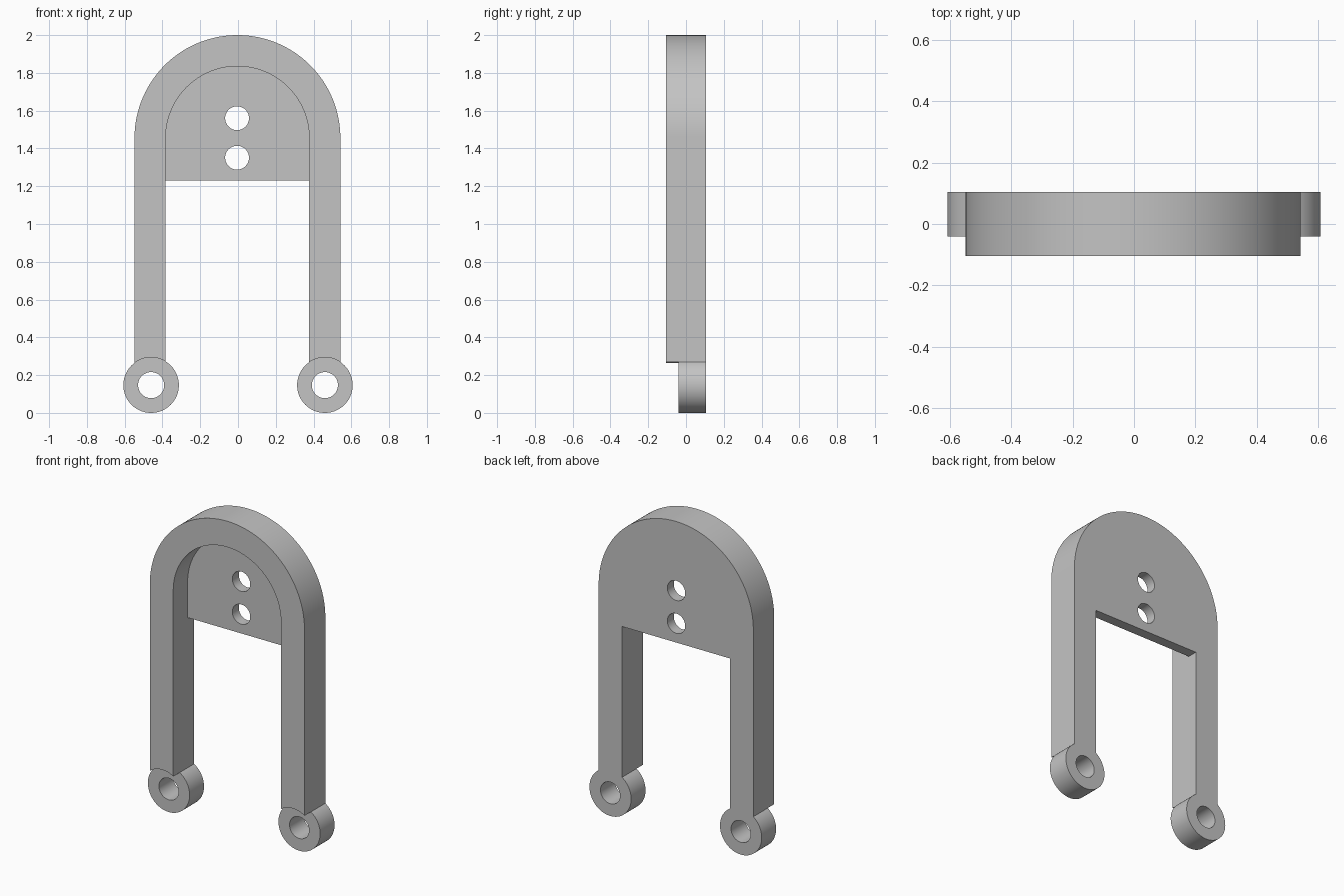
import bpy
import bmesh
from math import sin, cos, pi

if "Cube" in bpy.data.objects:
    bpy.data.objects.remove(bpy.data.objects["Cube"], do_unlink=True)

# Single plain grey
grey = bpy.data.materials.new("plain grey")
grey.use_nodes = True
colour = (0.55, 0.55, 0.55, 1)
grey.diffuse_color = colour
grey.node_tree.nodes["Principled BSDF"].inputs["Base Color"].default_value = colour

# Main dimensions
FRONT, BACK = -0.105, 0.105
RING_FRONT, PLATE_FRONT = -0.04, 0.04
ARCH_X, ARCH_Z = -0.003, 1.455
OUTER_R, INNER_R = 0.545, 0.38
PLATE_BOTTOM = 1.229
RING_X, RING_Z, RING_R, PIN_R = 0.46, 0.147, 0.147, 0.069
BOLT_R = 0.063
CLEAR = 0.2


def arc(x, z, r, start, end, steps):
    angles = [start + (end - start) * i / steps for i in range(steps + 1)]
    return [(x + r * cos(a), z + r * sin(a)) for a in angles]


def prism(name, outline, y0, y1):
    """Extrude an x-z outline along y."""
    bm = bmesh.new()
    face = bm.faces.new([bm.verts.new((x, y0, z)) for x, z in outline])
    extruded = bmesh.ops.extrude_face_region(bm, geom=[face])["geom"]
    moved = [v for v in extruded if isinstance(v, bmesh.types.BMVert)]
    bmesh.ops.translate(bm, verts=moved, vec=(0, y1 - y0, 0))
    bmesh.ops.recalc_face_normals(bm, faces=bm.faces)
    mesh = bpy.data.meshes.new(name)
    bm.to_mesh(mesh)
    bm.free()
    mesh.materials.append(grey)
    obj = bpy.data.objects.new(name, mesh)
    bpy.context.collection.objects.link(obj)
    return obj


def disc(name, x, z, r, y0, y1):
    return prism(name, arc(x, z, r, 0, 2 * pi, 96)[:-1], y0, y1)


def combine(target, tool, operation):
    """Apply a boolean and discard the helper."""
    tool.hide_render = True
    mod = target.modifiers.new(operation.lower(), "BOOLEAN")
    mod.operation = operation
    mod.solver = "EXACT"
    mod.object = tool
    bpy.context.view_layer.objects.active = target
    bpy.ops.object.modifier_apply(modifier=mod.name)
    bpy.data.objects.remove(tool, do_unlink=True)


# Arched body with two legs
left, right = ARCH_X + INNER_R, ARCH_X - INNER_R
outline = arc(ARCH_X, ARCH_Z, OUTER_R, 0, pi, 96) + [
    (ARCH_X - OUTER_R, RING_Z), (right, RING_Z), (right, PLATE_BOTTOM),
    (left, PLATE_BOTTOM), (left, RING_Z), (ARCH_X + OUTER_R, RING_Z)]
frame = prism("arched_frame", outline, FRONT, BACK)

# Front recess, leaving a thin back plate
recess = arc(ARCH_X, ARCH_Z, INNER_R, 0, pi, 96) + [
    (right, PLATE_BOTTOM - CLEAR), (left, PLATE_BOTTOM - CLEAR)]
combine(frame, prism("recess_cutter", recess, FRONT - CLEAR, PLATE_FRONT), "DIFFERENCE")

# Pivot rings at the leg ends
for x in (-RING_X, RING_X):
    combine(frame, disc("clearance_cutter", x, RING_Z, RING_R, FRONT - CLEAR, RING_FRONT), "DIFFERENCE")
    combine(frame, disc("pivot_ring", x, RING_Z, RING_R, RING_FRONT, BACK), "UNION")
    combine(frame, disc("pin_cutter", x, RING_Z, PIN_R, FRONT - CLEAR, BACK + CLEAR), "DIFFERENCE")

# Bolt holes through the plate
for z in (1.56, 1.351):
    combine(frame, disc("bolt_cutter", -0.005, z, BOLT_R, FRONT - CLEAR, BACK + CLEAR), "DIFFERENCE")

# Smooth curved walls, sharp rims
bpy.ops.object.select_all(action="DESELECT")
frame.select_set(True)
bpy.context.view_layer.objects.active = frame
bpy.ops.object.shade_smooth_by_angle(angle=pi / 6)
